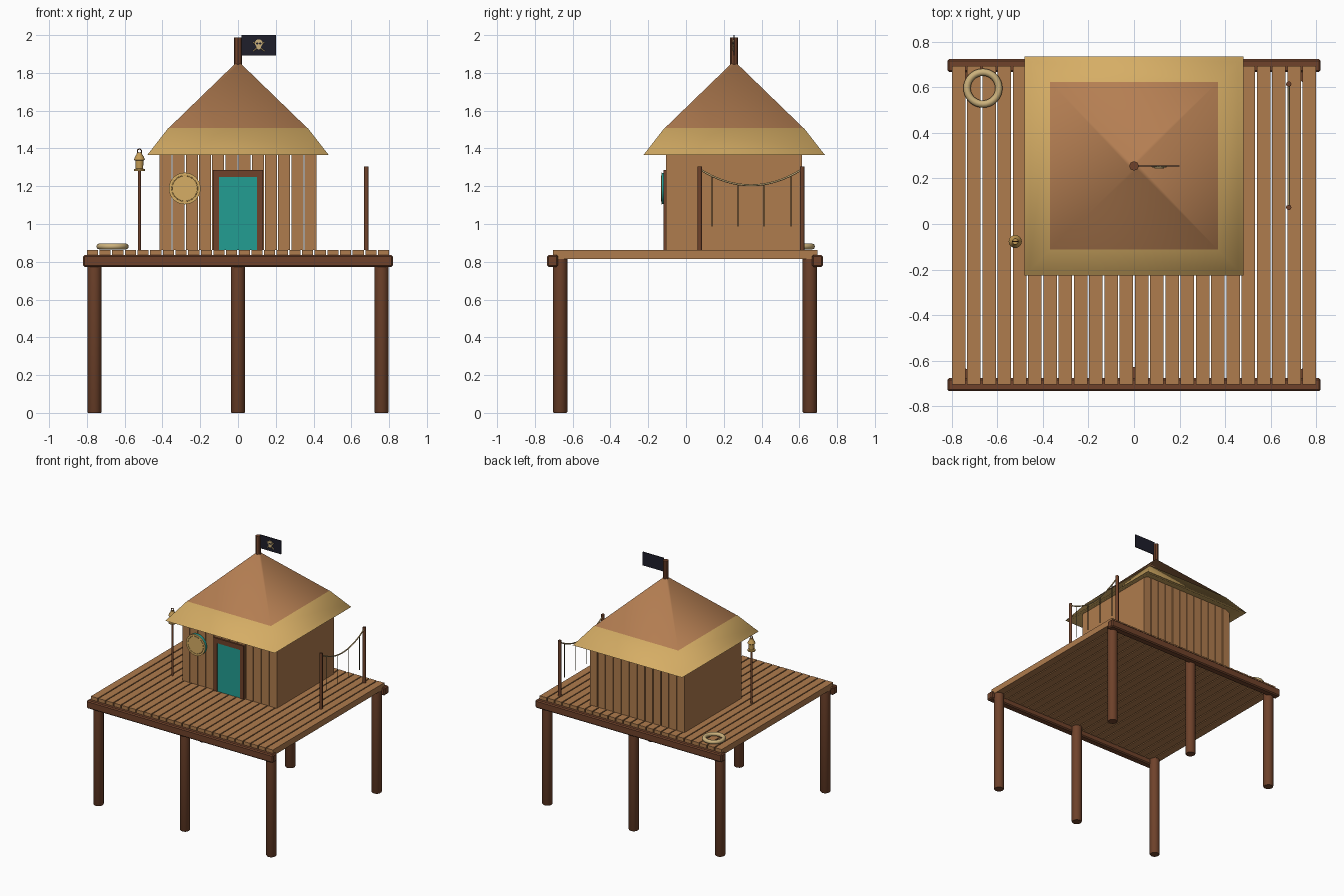
import bpy, bmesh, math
from mathutils import Vector

if "Cube" in bpy.data.objects:
    bpy.data.objects.remove(bpy.data.objects["Cube"])


def material(name, *rgb):
    m = bpy.data.materials.new(name)
    m.use_nodes = True
    m.diffuse_color = (*rgb, 1)
    m.node_tree.nodes["Principled BSDF"].inputs["Base Color"].default_value = (*rgb, 1)
    return m


PLANK = material("plank wood", 0.43, 0.20, 0.075)
THATCH = material("brown thatch", 0.46, 0.21, 0.085)
STRAW = material("straw", 0.67, 0.42, 0.13)
DARK = material("dark wood", 0.16, 0.055, 0.024)
TEAL = material("teal paint", 0.016, 0.34, 0.29)
BLACK = material("black cloth", 0.013, 0.013, 0.024)
CREAM = material("cream rope", 0.60, 0.44, 0.20)
BRASS = material("brass", 0.55, 0.33, 0.09)
CORD = material("dark cord", 0.10, 0.085, 0.04)

DECK = 0.863      # deck surface height
HUT_Y = 0.255     # hut centre


def finish(name, bm, mat, smooth=None):
    bmesh.ops.recalc_face_normals(bm, faces=bm.faces)
    me = bpy.data.meshes.new(name)
    bm.to_mesh(me)
    bm.free()
    me.materials.append(mat)
    ob = bpy.data.objects.new(name, me)
    bpy.context.collection.objects.link(ob)
    if smooth:
        bpy.ops.object.select_all(action='DESELECT')
        ob.select_set(True)
        bpy.context.view_layer.objects.active = ob
        bpy.ops.object.shade_smooth_by_angle(angle=math.radians(smooth))
    return ob


def add_box(bm, lo, hi):
    lo, hi = Vector(lo), Vector(hi)
    vs = bmesh.ops.create_cube(bm, size=1)["verts"]
    for v in vs:
        v.co = Vector(c * s for c, s in zip(v.co, hi - lo)) + (lo + hi) / 2


def box(name, lo, hi, mat, bevel=0):
    bm = bmesh.new()
    add_box(bm, lo, hi)
    if bevel:
        bmesh.ops.bevel(bm, geom=bm.edges[:], offset=bevel, segments=1, affect='EDGES')
    return finish(name, bm, mat)


def slats(name, count, half, gap, y, z, mat):
    """Row of boards side by side along x."""
    bm = bmesh.new()
    pitch = (2 * half + gap) / count
    for i in range(count):
        x = -half + i * pitch
        add_box(bm, (x, y[0], z[0]), (x + pitch - gap, y[1], z[1]))
    return finish(name, bm, mat)


def lathe(name, profile, loc, mat, sides=16, smooth=40, turn=0):
    """Closed surface from (radius, height) rings, capped at both ends."""
    bm = bmesh.new()
    rings = []
    for r, z in profile:
        angles = [turn + math.tau * k / sides for k in range(sides)]
        rings.append([bm.verts.new((r * math.cos(a), r * math.sin(a), z)) for a in angles])
    for a, b in zip(rings, rings[1:]):
        for k in range(sides):
            n = (k + 1) % sides
            bm.faces.new((a[k], a[n], b[n], b[k]))
    bm.faces.new(rings[0])
    bm.faces.new(rings[-1])
    ob = finish(name, bm, mat, smooth)
    ob.location = loc
    return ob


def tube(name, points, radius, mat, cyclic=False):
    cu = bpy.data.curves.new(name, 'CURVE')
    cu.dimensions = '3D'
    cu.bevel_depth = radius
    cu.bevel_resolution = 2
    cu.use_fill_caps = True
    sp = cu.splines.new('POLY')
    sp.points.add(len(points) - 1)
    for p, co in zip(sp.points, points):
        p.co = (*co, 1)
    sp.use_cyclic_u = cyclic
    sp.use_smooth = True
    cu.materials.append(mat)
    ob = bpy.data.objects.new(name, cu)
    bpy.context.collection.objects.link(ob)
    return ob


def circle(c, r, n, plane):
    u, v = (Vector([float(a == i) for i in range(3)]) for a in plane)
    return [Vector(c) + r * (math.cos(t) * u + math.sin(t) * v)
            for t in (math.tau * k / n for k in range(n))]


# Platform: boards, two beams and six stilts
slats("deck_planks", 24, 0.8, 0.008, (-0.705, 0.695), (0.815, DECK), PLANK)
for side, y, stilt_y in (("front", -0.706, -0.666), ("back", 0.696, 0.656)):
    box(side + "_beam", (-0.82, y - 0.029, 0.773), (0.82, y + 0.029, 0.836), DARK, 0.008)
    for label, x in (("right", -0.76), ("middle", 0), ("left", 0.76)):
        lathe(f"{side}_{label}_stilt", [(0.034, 0), (0.038, 0.006), (0.038, 0.83)],
              (x, stilt_y, 0), DARK)

# Hut body of upright boards
slats("hut_walls", 12, 0.416, 0.006, (-0.106, 0.614), (DECK, 1.41), PLANK)

# Door with frame
box("door", (-0.102, -0.115, DECK), (0.102, -0.1, 1.25), TEAL)
for s in (-1, 1):
    xs = sorted((s * 0.1, s * 0.133))
    box("door_jamb", (xs[0], -0.12, DECK), (xs[1], -0.1, 1.25), DARK)
box("door_lintel", (-0.133, -0.12, 1.248), (0.133, -0.1, 1.286), DARK)

# Four-sided roof: brown cap over a straw skirt
D = math.sqrt(2)
quarter = math.pi / 4
lathe("roof_cap", [(0.37 * D, 1.505), (0.012 * D, 1.852)], (0, HUT_Y, 0), THATCH, 4, 100, quarter)
lathe("roof_skirt", [(0.3 * D, 1.50), (0.37 * D, 1.507), (0.457 * D, 1.395), (0.481 * D, 1.365),
                     (0.455 * D, 1.368), (0.38 * D, 1.41)],
      (0, HUT_Y, 0), STRAW, 4, 100, quarter)

# Flagpole and flag
lathe("flagpole", [(0.021, 1.82), (0.021, 1.987)], (0, HUT_Y, 0), DARK, 8)
box("flag", (0.018, HUT_Y - 0.003, 1.893), (0.2, HUT_Y + 0.003, 2.0), BLACK)

# Emblem on the front of the flag: crossed bones and a skull plate
ex, ez, ey = 0.11, 1.947, HUT_Y - 0.004
for s in (-1, 1):
    a, b = (ex - 0.03, ey, ez - s * 0.024 - 0.008), (ex + 0.03, ey, ez + s * 0.024 - 0.008)
    tube("bone", [a, b], 0.0035, CREAM)
for name, r, depth, dx, dz, mat in (("skull", 0.021, 0.006, 0, 0.010, CREAM),
                                    ("jaw", 0.012, 0.006, 0, -0.011, CREAM),
                                    ("right_socket", 0.006, 0.008, -0.008, 0.008, BLACK),
                                    ("left_socket", 0.006, 0.008, 0.008, 0.008, BLACK)):
    plate = lathe(name, [(r, 0), (r, depth)], (ex + dx, ey, ez + dz), mat, 14)
    plate.rotation_euler.x = math.pi / 2

# Round wall shield with painted rim and stitched ring
sx, sz = -0.282, 1.188
for name, r, start, end, mat in (("shield_rim", 0.083, 0, 0.022, TEAL),
                                 ("shield_face", 0.084, 0.022, 0.026, STRAW)):
    disc = lathe(name, [(r, start), (r, end)], (sx, -0.104, sz), mat, 28)
    disc.rotation_euler.x = math.pi / 2
tube("shield_stitching", circle((sx, -0.13, sz), 0.068, 28, (0, 2)), 0.002, BRASS, True)

# Lantern on a thin post
lx, ly = -0.522, -0.077
lathe("lantern_post", [(0.008, DECK), (0.008, 1.285)], (lx, ly, 0), DARK, 10)
lathe("lantern", [(0.029, 1.28), (0.029, 1.29), (0.02, 1.293), (0.021, 1.335), (0.029, 1.34),
                  (0.024, 1.355), (0.015, 1.368), (0.013, 1.378)], (lx, ly, 0), BRASS, 14)
tube("lantern_ring", circle((lx, ly, 1.386), 0.011, 14, (0, 2)), 0.003, DARK, True)

# Coiled ring lying on the deck
tube("rope_ring", circle((-0.664, 0.597, 0.881), 0.07, 32, (0, 1)), 0.016, CREAM, True)

# Clothes line: two posts, sagging rope, hanging cords
rx, y0, y1 = 0.68, 0.073, 0.615


def sag(y):
    t = 2 * (y - y0) / (y1 - y0) - 1
    return 1.205 + 0.085 * t * t


for y in (y0, y1):
    lathe("line_post", [(0.012, DECK), (0.012, 1.305)], (rx, y, 0), DARK, 10)
steps = [y0 + (y1 - y0) * k / 16 for k in range(17)]
tube("line_rope", [(rx, y, sag(y)) for y in steps], 0.005, CREAM)
for y in (0.137, 0.276, 0.414, 0.555):
    tube("hanging_cord", [(rx, y, sag(y)), (rx, y, 0.988)], 0.0025, CORD)
